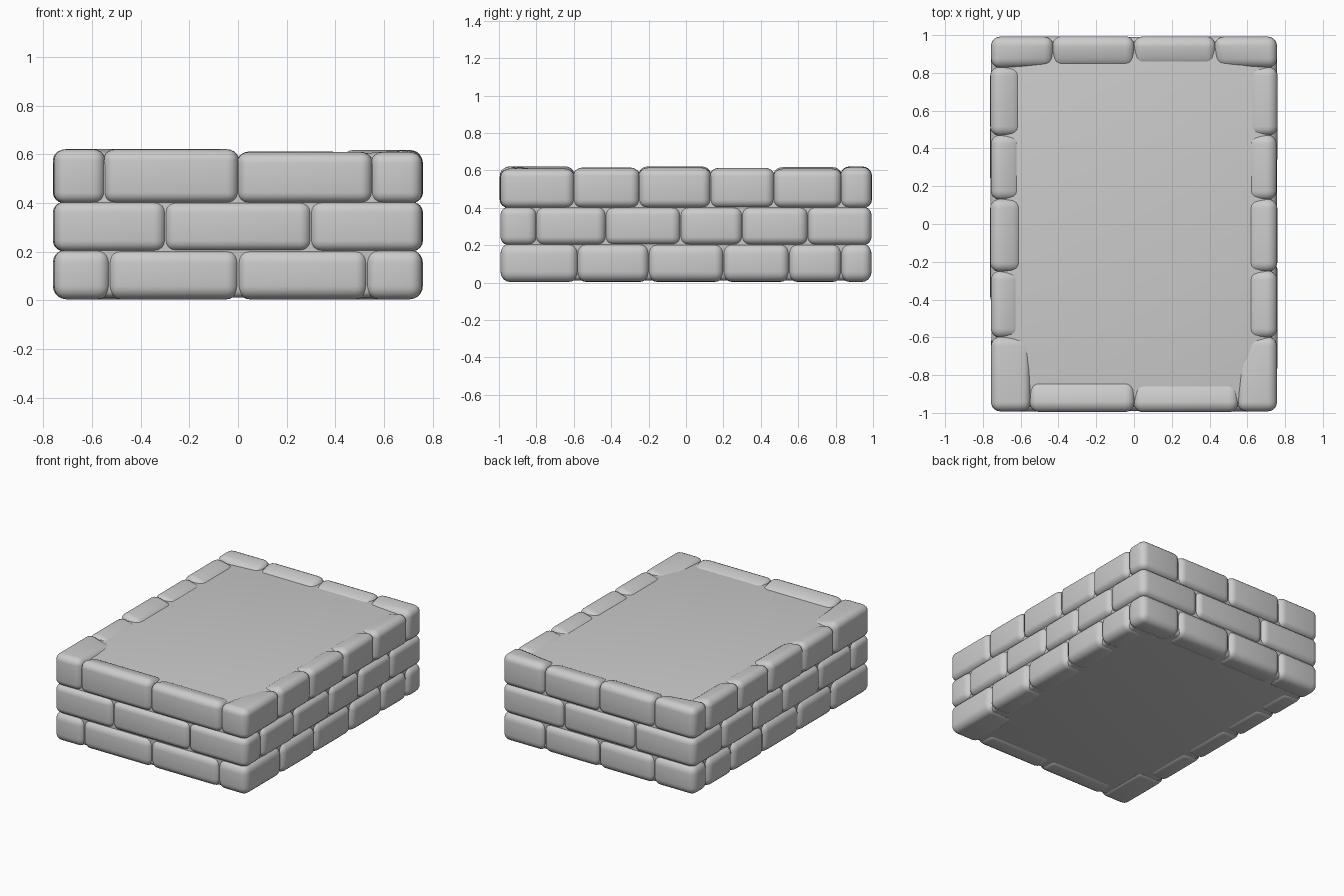
import bpy, bmesh, random
from mathutils import Vector

if "Cube" in bpy.data.objects:
    bpy.data.objects.remove(bpy.data.objects["Cube"])

random.seed(4)
HX, HY, DEPTH = 0.757, 0.992, 0.17   # half width, half length, brick depth


def rounded_box(name, lo, hi, radii, top_course=False):
    """Box with a separate rounding radius per axis, smooth shaded."""
    lo, hi, r = Vector(lo), Vector(hi), Vector(radii)
    size, mid = hi - lo, (hi + lo) / 2
    bm = bmesh.new()
    bmesh.ops.create_cube(bm, size=1)
    bmesh.ops.scale(bm, vec=[size[i] / r[i] for i in range(3)], verts=bm.verts)
    bmesh.ops.bevel(bm, geom=bm.edges[:], offset=1, offset_type='OFFSET',
                    segments=5, profile=0.5, affect='EDGES')
    bmesh.ops.scale(bm, vec=r, verts=bm.verts)
    bmesh.ops.translate(bm, vec=mid, verts=bm.verts)
    if top_course:
        # rim slopes down toward the flat middle
        for v in bm.verts:
            if v.co.z > mid.z:
                inward = min(HX - abs(v.co.x), HY - abs(v.co.y))
                v.co.z -= 0.03 * max(0, min((inward - 0.06) / 0.1, 1))
    for f in bm.faces:
        f.smooth = True
    mesh = bpy.data.meshes.new(name)
    bm.to_mesh(mesh)
    bm.free()
    obj = bpy.data.objects.new(name, mesh)
    bpy.context.collection.objects.link(obj)
    return obj


def brick(name, x0, x1, y0, y1, z0, z1, radii, level):
    top = level == 2
    lift = random.uniform(-0.002, 0.012) if top else 0
    rounded_box(name, (x0, y0, z0), (x1, y1, z1 + lift), radii, top)


# Flat-topped core that also forms the bottoms of the joints
rounded_box("core", (-0.728, -0.965, 0.012), (0.728, 0.965, 0.587),
            (0.03, 0.03, 0.03))

# Courses: z range, half-row joints on front and back, joints along the sides
courses = [
    ("bottom", 0.004, 0.209, [0, 0.53], [0, 0.43], [-0.58, -0.2, 0.2, 0.55, 0.83]),
    ("middle", 0.199, 0.407, [0.3], [0.28], [-0.8, -0.43, -0.03, 0.3, 0.65]),
    ("top", 0.397, 0.611, [0, 0.55], [0, 0.43], [-0.6, -0.25, 0.13, 0.47, 0.83]),
]
LAP = 0.004
for level, (course, z0, z1, front, back, side) in enumerate(courses):
    rz = 0.055 if level == 0 else 0.045
    # Front and back rows between the corner bricks
    for label, joints, s in (("front", front, -1), ("back", back, 1)):
        xs = sorted({j * m for j in joints for m in (-1, 1)})
        y0, y1 = sorted((s * HY, s * (HY - DEPTH)))
        for a, b in zip(xs, xs[1:]):
            out = random.uniform(-0.003, 0.005)
            brick(f"{course}_{label}_brick", a - LAP, b + LAP,
                  y0 - (out if s < 0 else 0), y1 + (out if s > 0 else 0),
                  z0, z1, (0.05, 0.055, rz), level)
    for s in (-1, 1):
        # Side rows
        x0, x1 = sorted((s * HX, s * (HX - DEPTH)))
        for a, b in zip(side, side[1:]):
            out = random.uniform(-0.003, 0.005)
            brick(f"{course}_side_brick", x0 - (out if s < 0 else 0),
                  x1 + (out if s > 0 else 0), a - LAP, b + LAP,
                  z0, z1, (0.055, 0.05, rz), level)
        # Corner bricks
        for jx, ya, yb in ((front[-1], -HY, side[0] + LAP),
                           (back[-1], side[-1] - LAP, HY)):
            x0, x1 = sorted((s * HX, s * (jx - LAP)))
            brick(f"{course}_corner_brick", x0, x1, ya, yb, z0, z1,
                  (0.05, 0.05, rz), level)
